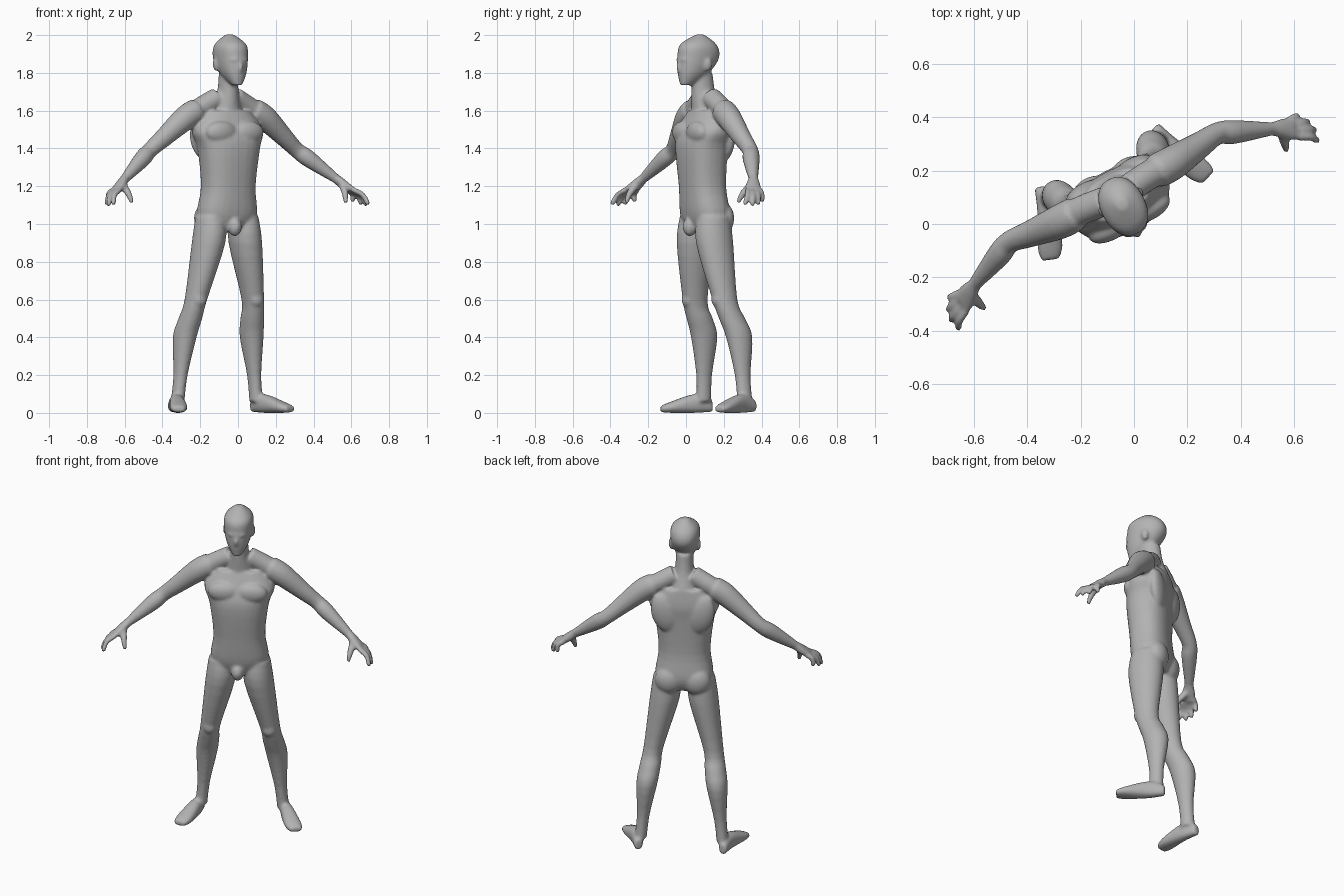
import bpy
import bmesh
from math import cos, sin, pi, radians, copysign
from mathutils import Vector, Matrix

cube = bpy.data.objects.get("Cube")
if cube:
    bpy.data.objects.remove(cube, do_unlink=True)

RIGHTWARD, BACKWARD, UPWARD = Matrix.Identity(3)
SIDES = 28
bm = bmesh.new()


def spline(rows, steps=4):
    """Smooth rows of numbers with a Catmull-Rom curve."""
    smooth = []
    last = len(rows) - 1
    for i in range(last):
        before, start, end, after = (Vector(rows[max(0, min(last, i + k))])
                                     for k in (-1, 0, 1, 2))
        leave, arrive = (end - before) / 2, (after - start) / 2
        for step in range(steps):
            t = step / steps
            ease = t * t * (3 - 2 * t)
            smooth.append(start.lerp(end, ease) + leave * t * (1 - t) ** 2
                          - arrive * t * t * (1 - t))
    smooth.append(Vector(rows[last]))
    return smooth


def loft(rows, power=2.0, axis=None, hint=BACKWARD, mirror=True):
    """Skin superellipse rings; each row is a point and two radii."""
    stations = spline([(*point, width, depth) for point, width, depth in rows])
    centres = [Vector(station[:3]) for station in stations]
    last = len(centres) - 1
    for side in ((1, -1) if mirror else (1,)):
        rings = []
        for i, (centre, station) in enumerate(zip(centres, stations)):
            along = axis or centres[min(i + 1, last)] - centres[max(i - 1, 0)]
            across = hint.cross(along).normalized()
            outward = along.normalized().cross(across)
            ring = []
            for k in range(SIDES):
                angle = 2 * pi * k / SIDES
                u, v = (copysign(abs(w) ** (2 / power), w)
                        for w in (cos(angle), sin(angle)))
                point = centre + across * station[3] * u + outward * station[4] * v
                point.x *= side
                ring.append(bm.verts.new(point))
            rings.append(ring)
        for low, high in zip(rings, rings[1:]):
            for k in range(SIDES):
                bm.faces.new((low[k - 1], low[k], high[k], high[k - 1]))
        bm.faces.new(rings[0])
        bm.faces.new(rings[-1])


def column(rows, power=2.0):
    """Loft level rings up the centre; each row is height, y, width, depth."""
    loft([(Vector((0, y, height)), width, depth) for height, y, width, depth in rows],
         power, axis=UPWARD, mirror=False)


def limb(rows, aspect=1.0, axis=None):
    """Loft a mirrored pair of limbs; each row is a joint and a radius."""
    loft([(joint, radius, radius * aspect) for joint, radius in rows], axis=axis)


def bulge(centre, radii, mirror=True, tilt=0.0):
    """Add an ellipsoid for a muscle or facial form."""
    x, y, z = centre
    for side in ((1, -1) if mirror else (1,)):
        place = Matrix.Translation((x * side, y, z))
        turn = Matrix.Rotation(radians(tilt) * side, 4, "Y")
        bmesh.ops.create_uvsphere(bm, u_segments=SIDES, v_segments=SIDES // 2, radius=1,
                                  matrix=place @ turn @ Matrix.Diagonal((*radii, 1)))


# Joints of the left side; the right side is mirrored
neck_side = Vector((.05, .05, 1.67))
collar = Vector((.14, .06, 1.62))
shoulder = Vector((.24, .06, 1.56))
elbow = Vector((.44, .08, 1.39))
wrist = Vector((.63, 0, 1.24))
palm = Vector((.7, -.035, 1.18))
hip = Vector((.1, .04, 1.04))
groin = Vector((.11, .04, .9))
knee = Vector((.17, .07, .6))
calf = Vector((.2, .14, .4))
shin = Vector((.22, .15, .2))
ankle = Vector((.235, .155, .06))
heel = Vector((.24, .21, .035))
instep = Vector((.26, .12, .05))
ball = Vector((.31, 0, .03))
toe = Vector((.335, -.05, .02))

# Torso from pelvis to the base of the neck
column([(.97, .04, .12, .08), (1.05, .04, .165, .11), (1.2, .025, .147, .11),
        (1.4, .02, .17, .12), (1.5, .035, .2, .11), (1.6, .05, .13, .08)], power=2.4)

# Neck and sloping trapezius
column([(1.6, .05, .08, .08), (1.7, .03, .054, .065), (1.8, .02, .05, .06)])
limb([(neck_side, .055), (collar, .055), (shoulder, .055)])

# Head from chin to crown
column([(1.735, -.075, .026, .03), (1.8, -.03, .064, .086), (1.88, 0, .082, .115),
        (1.95, 0, .077, .1), (2.004, .01, .02, .02)], power=2.2)
bulge((0, -.1, 1.87), (.05, .02, .013), mirror=False)      # brow
bulge((0, -.115, 1.83), (.014, .014, .03), mirror=False)   # nose
bulge((0, -.09, 1.77), (.03, .02, .03), mirror=False)      # mouth and chin
bulge((.08, .02, 1.84), (.012, .02, .034), tilt=10)        # ears

# Muscle forms
bulge((.08, -.05, 1.485), (.09, .045, .06))                # chest
bulge((.1, .11, 1.45), (.08, .04, .12), tilt=15)           # upper back
bulge((.08, .1, 1.03), (.08, .06, .085))                   # buttocks
bulge((0, -.05, .985), (.036, .04, .05), mirror=False)     # pelvis front
bulge(knee - BACKWARD * .05, (.036, .025, .04))            # kneecaps

# Legs
limb([(hip, .075), (groin, .085), (knee, .057), (knee.lerp(calf, .5), .06),
      (calf, .06), (shin, .036), (ankle, .035)], aspect=1.2, axis=UPWARD)

# Feet, turned outward
loft([(heel, .024, .03), (instep, .037, .05), (ball, .048, .03), (toe, .035, .016)],
     power=2.3, axis=Vector((toe.x - heel.x, toe.y - heel.y, 0)), hint=UPWARD)

# Arms from collar to wrist, then the flat of the hand
limb([(shoulder.lerp(collar, .7), .065), (shoulder, .065),
      (shoulder.lerp(elbow, .6), .05), (elbow, .042),
      (elbow.lerp(wrist, .3), .045), (wrist, .025)])
loft([(wrist, .025, .026), (wrist.lerp(palm, .4), .024, .036), (palm, .019, .047)])

# Fingers fan out from the palm and curl down, the second one longest
for finger in range(4):
    shorter = (finger - 1) ** 2
    knuckle = palm + BACKWARD * (finger - 1.5) * .024
    tip = Vector((.772 - .01 * shorter, -.12 + .04 * finger, 1.096 + .005 * shorter))
    bend = knuckle.lerp(tip, .5) + (RIGHTWARD + UPWARD) * .012
    limb([(knuckle, .015), (bend, .0145), (tip.lerp(bend, .2), .0135), (tip, .009)])

# Thumbs
thumb_tip = Vector((.638, -.097, 1.112))
thumb_root = wrist.lerp(palm, .4)
limb([(thumb_root, .022), (thumb_root.lerp(thumb_tip, .5) - BACKWARD * .014, .018),
      (thumb_tip, .011)])

bmesh.ops.recalc_face_normals(bm, faces=bm.faces)
mesh = bpy.data.meshes.new("body")
bm.to_mesh(mesh)
bm.free()

# One matte grey for the whole figure
grey = bpy.data.materials.new("neutral grey")
grey.use_nodes = True
grey.diffuse_color = (.45, .45, .45, 1)
shader = next(n for n in grey.node_tree.nodes if n.type == "BSDF_PRINCIPLED")
shader.inputs["Base Color"].default_value = grey.diffuse_color
mesh.materials.append(grey)

# Fuse the parts into one skin and turn the figure to its stance
body = bpy.data.objects.new("body", mesh)
bpy.context.collection.objects.link(body)
body.location = (-.04, .065, 0)
body.rotation_euler.z = radians(27.6)
fuse = body.modifiers.new("fuse", "REMESH")
fuse.mode = "VOXEL"
fuse.voxel_size = .008
fuse.use_smooth_shade = True
soften = body.modifiers.new("soften", "SMOOTH")
soften.factor = .5
soften.iterations = 8
